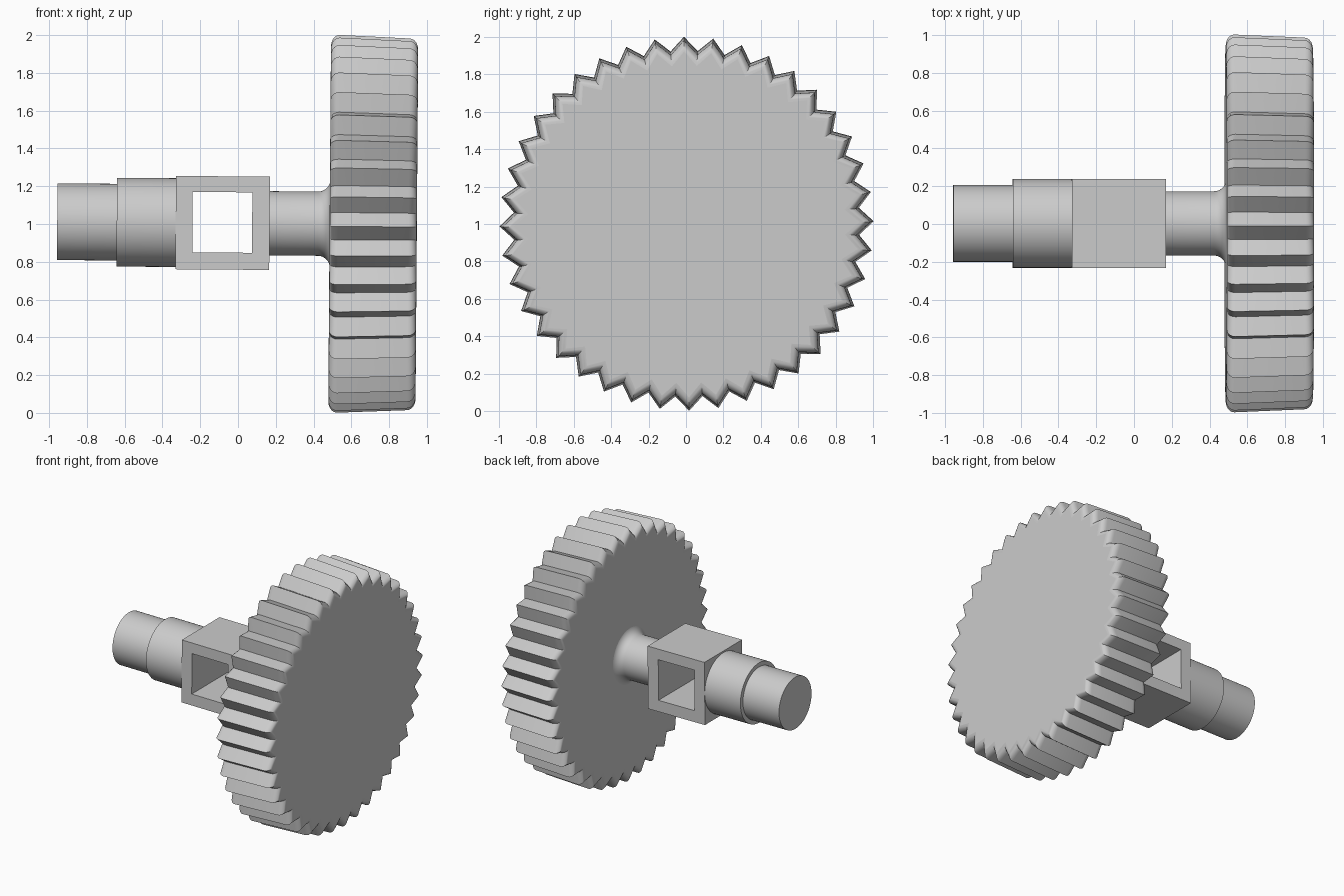
import bpy, bmesh
from math import sin, cos, pi, radians

cube = bpy.data.objects.get("Cube")
if cube:
    bpy.data.objects.remove(cube, do_unlink=True)

GREY = (0.6, 0.6, 0.6, 1)
metal = bpy.data.materials.new("plain grey metal")
metal.use_nodes = True
metal.diffuse_color = GREY
metal.node_tree.nodes["Principled BSDF"].inputs["Base Color"].default_value = GREY


def finish(name, bm, flat_caps=True):
    """Make the object, shade it, and set it on the slightly tilted axle line."""
    bmesh.ops.recalc_face_normals(bm, faces=bm.faces)
    mesh = bpy.data.meshes.new(name)
    bm.to_mesh(mesh)
    bm.free()
    mesh.materials.append(metal)
    ob = bpy.data.objects.new(name, mesh)
    bpy.context.collection.objects.link(ob)
    bpy.ops.object.select_all(action='DESELECT')
    ob.select_set(True)
    bpy.context.view_layer.objects.active = ob
    bpy.ops.object.shade_smooth_by_angle(angle=radians(32))
    for p in mesh.polygons:
        if len(p.vertices) > 4:
            p.use_smooth = False
    ob.rotation_euler.y = radians(0.43)
    ob.location = (0, 0.003, 1.005)
    return ob


def loft(name, rings):
    """Join cross-sections, each an x position and a list of (angle, radius)."""
    bm = bmesh.new()
    loops = [[bm.verts.new((x, r * cos(a), r * sin(a))) for a, r in section]
             for x, section in rings]
    for one, two in zip(loops, loops[1:]):
        n = len(one)
        for i in range(n):
            j = (i + 1) % n
            bm.faces.new((one[i], one[j], two[j], two[i]))
    bm.faces.new(loops[0])
    bm.faces.new(loops[-1])
    return finish(name, bm)


def circle(radius, count=64):
    return [(2 * pi * i / count, radius) for i in range(count)]


# Toothed wheel: pointed teeth, slight taper, rounded rims
TEETH = 40


def toothed(radius):
    return [(pi * i / TEETH + radians(0.8), radius - 0.075 * (i % 2))
            for i in range(2 * TEETH)]


STEPS = 5
ROUND, DROP = 0.045, 0.06
rim = [(ROUND * (1 - sin(t)), DROP * (1 - cos(t)))
       for t in (pi / 2 * i / STEPS for i in range(STEPS + 1))]
left_rim = [(0.485 + dx, toothed(1.0 - dr)) for dx, dr in reversed(rim)]
right_rim = [(0.947 - dx, toothed(0.984 - dr)) for dx, dr in rim]
loft("toothed_wheel", left_rim + right_rim)

# Neck with a flared fillet into the wheel
FILLET = 0.065
flare = [(0.488 - FILLET * (1 - sin(t)), circle(0.17 + FILLET * (1 - cos(t))))
         for t in (pi / 2 * i / 8 for i in range(9))]
loft("neck", [(0.16, circle(0.17))] + flare)

# Stepped shaft
loft("shaft_collar", [(-0.642, circle(0.235)), (-0.328, circle(0.235))])
loft("shaft_end", [(-0.957, circle(0.203)), (-0.64, circle(0.203))])

# Square block with a window running through it from front to back
bm = bmesh.new()
outer = [(-0.33, -0.247), (0.167, -0.247), (0.167, 0.247), (-0.33, 0.247)]
inner = [(-0.241, -0.157), (0.075, -0.157), (0.075, 0.163), (-0.241, 0.163)]
grid = [[[bm.verts.new((x, y, z)) for x, z in loop] for loop in (outer, inner)]
        for y in (-0.235, 0.235)]
(front_out, front_in), (back_out, back_in) = grid
for a, b in ((front_out, front_in), (front_in, back_in),
             (back_in, back_out), (back_out, front_out)):
    for i in range(4):
        j = (i + 1) % 4
        bm.faces.new((a[i], a[j], b[j], b[i]))
finish("window_block", bm)
